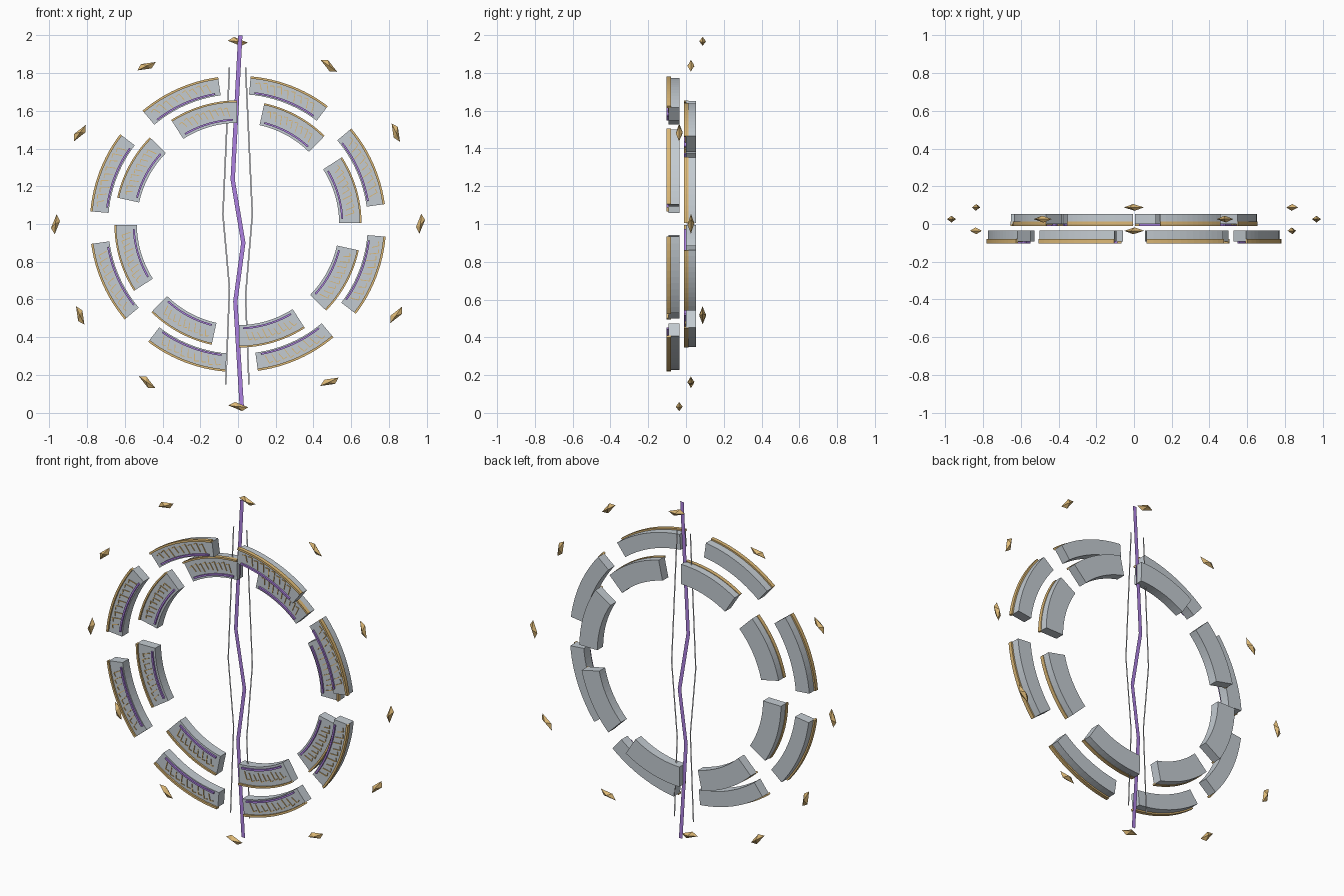
import bpy, bmesh, math
from mathutils import Vector, Matrix

if "Cube" in bpy.data.objects:
    bpy.data.objects.remove(bpy.data.objects["Cube"])

CZ = 1.0  # height of the ring centre


def material(name, rgb):
    m = bpy.data.materials.new(name)
    m.diffuse_color = (*rgb, 1)
    m.use_nodes = True
    m.node_tree.nodes["Principled BSDF"].inputs["Base Color"].default_value = m.diffuse_color
    return m


STONE = material("stone", (0.55, 0.60, 0.64))
GOLD = material("gold", (0.72, 0.48, 0.18))
VIOLET = material("violet", (0.42, 0.22, 0.75))
PALE = material("pale", (0.75, 0.76, 0.80))


def finish(bm, name, mat):
    bmesh.ops.recalc_face_normals(bm, faces=bm.faces)
    me = bpy.data.meshes.new(name)
    bm.to_mesh(me)
    bm.free()
    me.materials.append(mat)
    ob = bpy.data.objects.new(name, me)
    bpy.context.collection.objects.link(ob)
    return ob


def arc(bm, r0, r1, y0, y1, a0, a1, steps=12):
    """Solid arc block between two radii, depths and angles (degrees)."""
    rows = []
    for i in range(steps + 1):
        a = math.radians(a0 + (a1 - a0) * i / steps)
        c, s = math.cos(a), math.sin(a)
        rows.append([bm.verts.new((r * c, y, CZ + r * s))
                     for r, y in ((r0, y0), (r1, y0), (r1, y1), (r0, y1))])
    for p, q in zip(rows, rows[1:]):
        for k in range(4):
            n = (k + 1) % 4
            bm.faces.new((p[k], p[n], q[n], q[k]))
    bm.faces.new(rows[0])
    bm.faces.new(rows[-1][::-1])


def bar(bm, p, q, w, y0, y1):
    """Thin straight bar between two (x, z) points."""
    p, q = Vector(p), Vector(q)
    d = (q - p).normalized() * w / 2
    n = Vector((-d.y, d.x))
    pts = (p + n, q + n, q - n, p - n)
    f = [bm.verts.new((v.x, y0, v.y)) for v in pts]
    b = [bm.verts.new((v.x, y1, v.y)) for v in pts]
    bm.faces.new(f)
    bm.faces.new(b[::-1])
    for k in range(4):
        n = (k + 1) % 4
        bm.faces.new((f[k], f[n], b[n], b[k]))


def polar(r, deg):
    a = math.radians(deg)
    return (r * math.cos(a), CZ + r * math.sin(a))


def broken_ring(name, first, half, body, depth, rim, inlay):
    """Eight arc blocks with gold rim, violet inlay and engraved marks."""
    y0, y1 = depth
    blocks, rims, inlays, marks = (bmesh.new() for _ in range(4))
    rm = (body[0] + body[1]) / 2
    for k in range(8):
        c = first + 45 * k
        arc(blocks, *body, y0, y1, c - half, c + half)
        arc(rims, *rim, y0 - 0.01, y0 + 0.012, c - half, c + half)
        arc(inlays, *inlay, y0 - 0.01, y0 + 0.004, c - half * .86, c + half * .86)
        # hooked tally marks across the face
        pitch = half * 1.45 / 8
        for j in range(9):
            a = c + (j - 4) * pitch
            top = rm + 0.024 + 0.005 * (j % 2)
            low = rm - 0.024 + 0.006 * (j % 3)
            lean = pitch * 0.2
            bar(marks, polar(low, a - lean), polar(top, a + lean), 0.004, y0 - 0.004, y0 + 0.002)
            bar(marks, polar(top, a + lean), polar(top - 0.006, a + pitch * .75),
                0.004, y0 - 0.004, y0 + 0.002)
    finish(blocks, name + "_blocks", STONE)
    finish(rims, name + "_gold_rims", GOLD)
    finish(inlays, name + "_violet_inlays", VIOLET)
    finish(marks, name + "_marks", GOLD)


broken_ring("outer_ring", 23.9, 16.2, (0.688, 0.776), (-0.092, -0.035),
            (0.773, 0.785), (0.694, 0.704))
broken_ring("inner_ring", 16.6, 16.1, (0.536, 0.652), (0.0, 0.054),
            (0.645, 0.655), (0.548, 0.558))


def ribbon(name, pts, w, y, mat):
    """Flat zigzag strip facing front."""
    bm = bmesh.new()
    rows = [(bm.verts.new((x - w / 2, y, z)), bm.verts.new((x + w / 2, y, z)))
            for x, z in pts]
    for a, b in zip(rows, rows[1:]):
        bm.faces.new((a[0], a[1], b[1], b[0]))
    finish(bm, name, mat)


# central rift with two thin pale edges
ribbon("rift", [(0.02, 0.03), (-0.014, 0.59), (0.028, 0.9), (-0.028, 1.235), (0.012, 2.0)],
       0.023, 0.02, VIOLET)
ribbon("rift_edge_left", [(-0.065, 0.15), (-0.045, 0.66), (-0.08, 1.05), (-0.045, 1.83)],
       0.008, 0.024, PALE)
ribbon("rift_edge_right", [(0.058, 0.15), (0.04, 0.62), (0.076, 1.05), (0.04, 1.83)],
       0.008, 0.024, PALE)

# twelve floating shards, long axis along the circle
for i in range(12):
    a = i * 30
    x, z = polar(0.967, a)
    y = 0.026 - 0.062 * math.sin(i * math.pi / 2)
    bm = bmesh.new()
    tips = [bm.verts.new((0.004, 0, 0.054)), bm.verts.new((-0.006, 0, -0.052))]
    girdle = [bm.verts.new(p) for p in ((0.024, 0, 0.022), (0, 0.018, 0.004),
                                        (-0.024, 0, -0.016), (0, -0.018, -0.004))]
    for k in range(4):
        for t in tips:
            bm.faces.new((girdle[k], girdle[(k + 1) % 4], t))
    ob = finish(bm, "shard_%02d" % (i + 1), GOLD)
    ob.location = (x, y, z)
    ob.rotation_euler = (0, -math.radians(a), 0)
